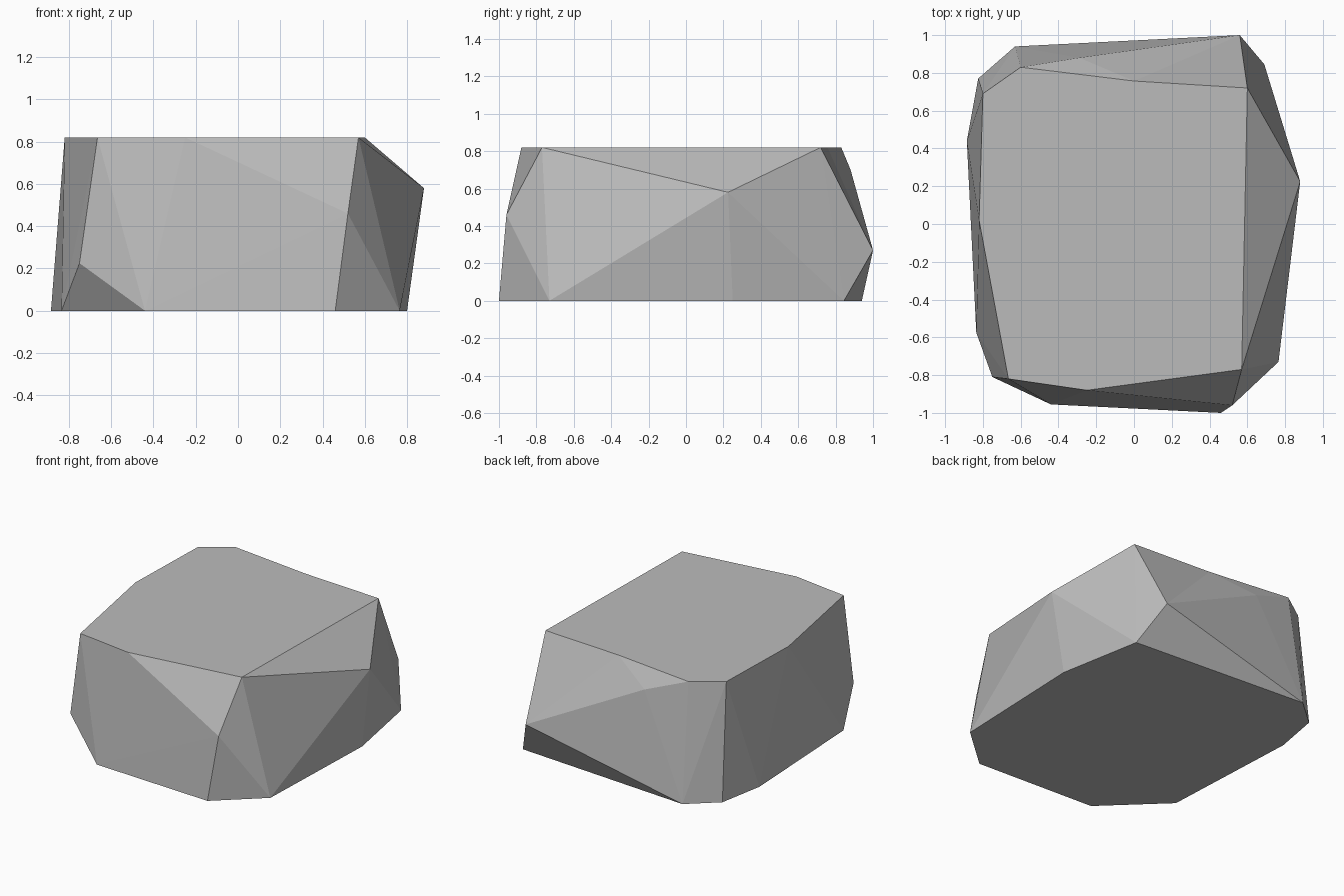
import bpy, bmesh, math
from mathutils import Vector

cube = bpy.data.objects.get("Cube")
if cube:
    bpy.data.objects.remove(cube, do_unlink=True)

# Single stone colour
stone = bpy.data.materials.new("stone_grey")
stone.use_nodes = True
grey = (0.5, 0.5, 0.5, 1)
stone.diffuse_color = grey
stone.node_tree.nodes["Principled BSDF"].inputs["Base Color"].default_value = grey

HEIGHT = 0.82

# Outline of the flat top and of the flat base
top_outline = [(-0.6, 0.83), (0.6, 0.72), (0.57, -0.77), (-0.25, -0.88),
               (-0.665, -0.82), (-0.82, 0.02), (-0.8, 0.69)]
base_outline = [(-0.63, 0.94), (0.69, 0.845), (0.8, 0.25), (0.765, -0.73),
                (0.46, -1), (-0.44, -0.955), (-0.835, -0.575),
                (-0.885, 0.44), (-0.825, 0.77)]
# Chipped corners between the two
corners = [(0.56, 1, 0.27), (-0.29, 0.88, 0.7), (0.88, 0.225, 0.58),
           (0.52, -0.96, 0.46), (-0.75, -0.81, 0.225)]

bm = bmesh.new()
for x, y in top_outline:
    bm.verts.new((x, y, HEIGHT))
for x, y in base_outline:
    bm.verts.new((x, y, 0))
for p in corners:
    bm.verts.new(p)
# Back rim point: wrapped slightly proud, then pushed in to a shallow dent
rim = bm.verts.new((0, 0.79, HEIGHT))
bmesh.ops.convex_hull(bm, input=bm.verts[:])
rim.co.y = 0.757

# Merge the flat top and base into single faces
bmesh.ops.dissolve_limit(bm, angle_limit=math.radians(0.5),
                         verts=bm.verts[:], edges=bm.edges[:])
bmesh.ops.recalc_face_normals(bm, faces=bm.faces[:])

mesh = bpy.data.meshes.new("boulder")
bm.to_mesh(mesh)
bm.free()
mesh.materials.append(stone)
boulder = bpy.data.objects.new("boulder", mesh)
bpy.context.collection.objects.link(boulder)
